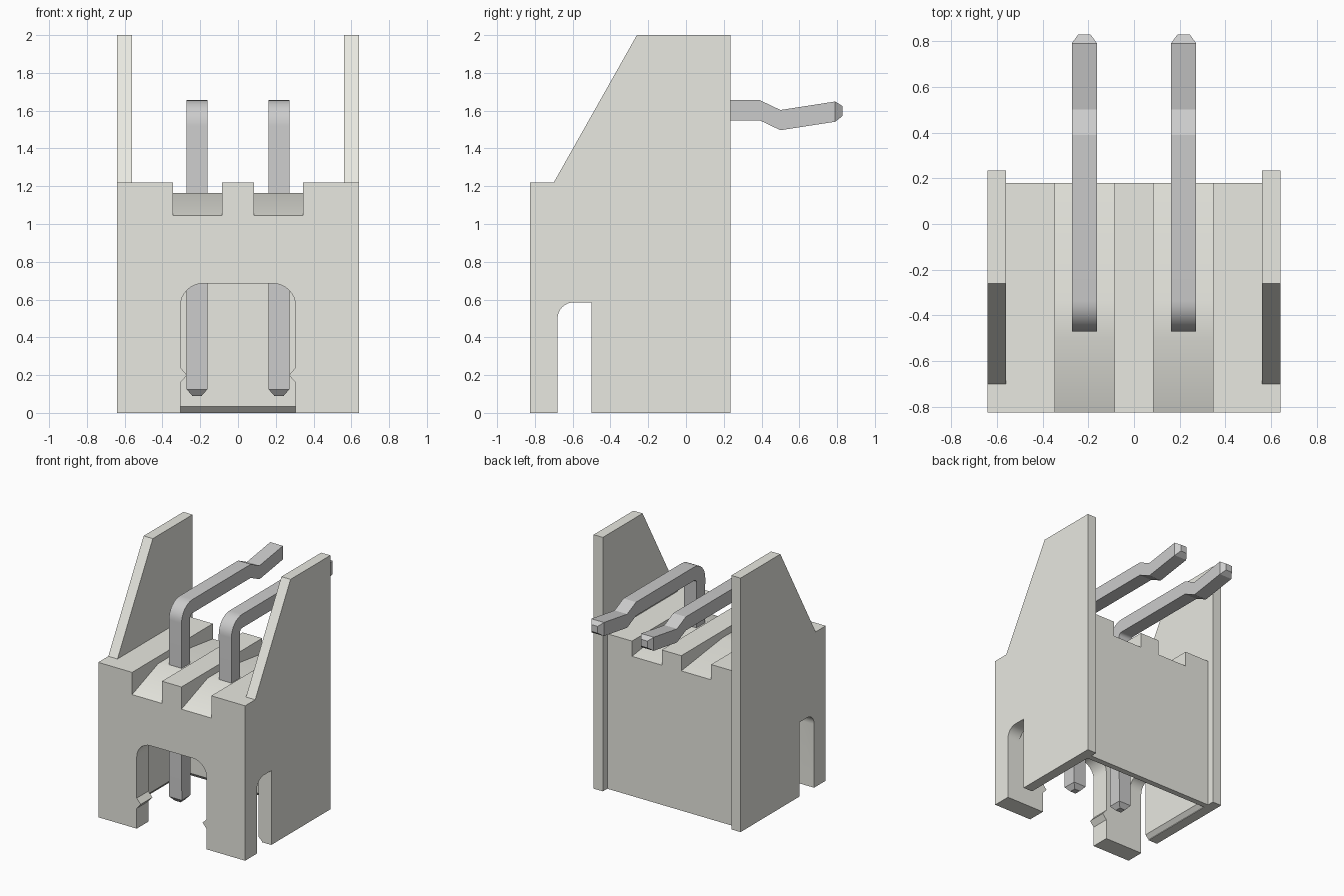
import bpy, bmesh, math
from mathutils import Vector

if "Cube" in bpy.data.objects:
    bpy.data.objects.remove(bpy.data.objects["Cube"])


def mesh_object(name, bm, mat=None):
    bmesh.ops.recalc_face_normals(bm, faces=bm.faces)
    me = bpy.data.meshes.new(name)
    bm.to_mesh(me)
    bm.free()
    ob = bpy.data.objects.new(name, me)
    bpy.context.collection.objects.link(ob)
    if mat:
        me.materials.append(mat)
    return ob


def prism(name, pts, axis, a, b):
    """Extrude a 2D profile along x (profile y,z) or y (profile x,z)."""
    bm = bmesh.new()
    to3 = (lambda p, t: (t, p[0], p[1])) if axis == 'x' else (lambda p, t: (p[0], t, p[1]))
    face = bm.faces.new([bm.verts.new(to3(p, a)) for p in pts])
    ext = bmesh.ops.extrude_face_region(bm, geom=[face])
    d = Vector(to3((0, 0), b - a))
    bmesh.ops.translate(bm, vec=d, verts=[v for v in ext['geom'] if isinstance(v, bmesh.types.BMVert)])
    return mesh_object(name, bm)


def rings_object(name, rings, mat=None):
    """Skin a list of four-point rings and cap both ends."""
    bm = bmesh.new()
    vs = [[bm.verts.new(p) for p in r] for r in rings]
    for r, s in zip(vs, vs[1:]):
        for i in range(4):
            bm.faces.new((r[i], r[(i + 1) % 4], s[(i + 1) % 4], s[i]))
    bm.faces.new(vs[0])
    bm.faces.new(vs[-1])
    return mesh_object(name, bm, mat)


def arc(cx, cz, r, a0, a1, n=8):
    angs = [math.radians(a0 + (a1 - a0) * i / n) for i in range(n + 1)]
    return [(cx + r * math.cos(a), cz + r * math.sin(a)) for a in angs]


def boolean(ob, tool, op):
    m = ob.modifiers.new(op, 'BOOLEAN')
    m.operation, m.object, m.solver = op, tool, 'EXACT'
    bpy.context.view_layer.objects.active = ob
    bpy.ops.object.modifier_apply(modifier=m.name)
    bpy.data.objects.remove(tool)


def smooth(ob):
    bpy.ops.object.select_all(action='DESELECT')
    ob.select_set(True)
    bpy.context.view_layer.objects.active = ob
    bpy.ops.object.shade_smooth_by_angle(angle=math.radians(25))


plastic = bpy.data.materials.new("plastic")
plastic.diffuse_color = (0.81, 0.81, 0.75, 1)
plastic.use_nodes = True
plastic.node_tree.nodes["Principled BSDF"].inputs["Base Color"].default_value = plastic.diffuse_color

# Housing core
housing = prism("housing", [(-.825, 0), (.18, 0), (.18, 1.22), (-.825, 1.22)], 'x', -.56, .56)
housing.data.materials.append(plastic)

# Plug cavity, flared at the bottom rim
def rect(z, g):
    x, y0, y1 = .53 + g, -.68, .1 + g
    return [(-x, y0, z), (x, y0, z), (x, y1, z), (-x, y1, z)]
boolean(housing, rings_object("cavity_cutter", [rect(-.1, .035), rect(0, .035), rect(.035, 0), rect(.88, 0)]),
        'DIFFERENCE')

# Front arch with a latch bump on each side
half = [(.305, -.1), (.305, .16), (.27, .2), (.305, .24)] + arc(.185, .565, .12, 0, 90)
arch = half + [(-x, z) for x, z in reversed(half)]
boolean(housing, prism("arch_cutter", arch, 'y', -.9, -.6), 'DIFFERENCE')

# Top grooves around the pins
groove = [(-.9, 1.0173), (-.5, 1.165), (-.33, 1.165), (.3, 1.0847), (.3, 1.4), (-.9, 1.4)]
for s in (-1, 1):
    boolean(housing, prism("groove_cutter", groove, 'x', s * .215 - .13, s * .215 + .13), 'DIFFERENCE')

# Side plates with sloped shoulder
plate = [(-.825, 0), (-.825, 1.22), (-.7, 1.22), (-.26, 2), (.235, 2), (.235, 0)]
for s in (-1, 1):
    boolean(housing, prism("side_plate", plate, 'x', s * .56, s * .64), 'UNION')

# Slot through both side walls
slot = [(-.5, -.1), (-.5, .585)] + arc(-.595, .5, .085, 90, 180) + [(-.68, -.1)]
boolean(housing, prism("slot_cutter", slot, 'x', -.8, .8), 'DIFFERENCE')
smooth(housing)

# Bent pins: (y, z, normal y, normal z, scale) along the path
path = [(-.415, .09, -1, 0, .45), (-.415, .125, -1, 0, 1)]
for i in range(9):
    a = math.radians(180 - 90 * i / 8)
    c, s = math.cos(a), math.sin(a)
    path.append((-.335 + .0825 * c, 1.52 + .0825 * s, c, s, 1))
path += [(.39, 1.6025, 0, 1, 1), (.5, 1.55, 0, 1, 1), (.79, 1.595, 0, 1, 1), (.828, 1.598, 0, 1, .5)]
for side, cx in (("left", -.217), ("right", .217)):
    rings = []
    for y, z, ny, nz, k in path:
        w, t = .055 * k, .0535 * k
        rings.append([(cx + u * w, y + v * ny * t, z + v * nz * t)
                      for u, v in ((-1, -1), (1, -1), (1, 1), (-1, 1))])
    smooth(rings_object(side + "_pin", rings))
